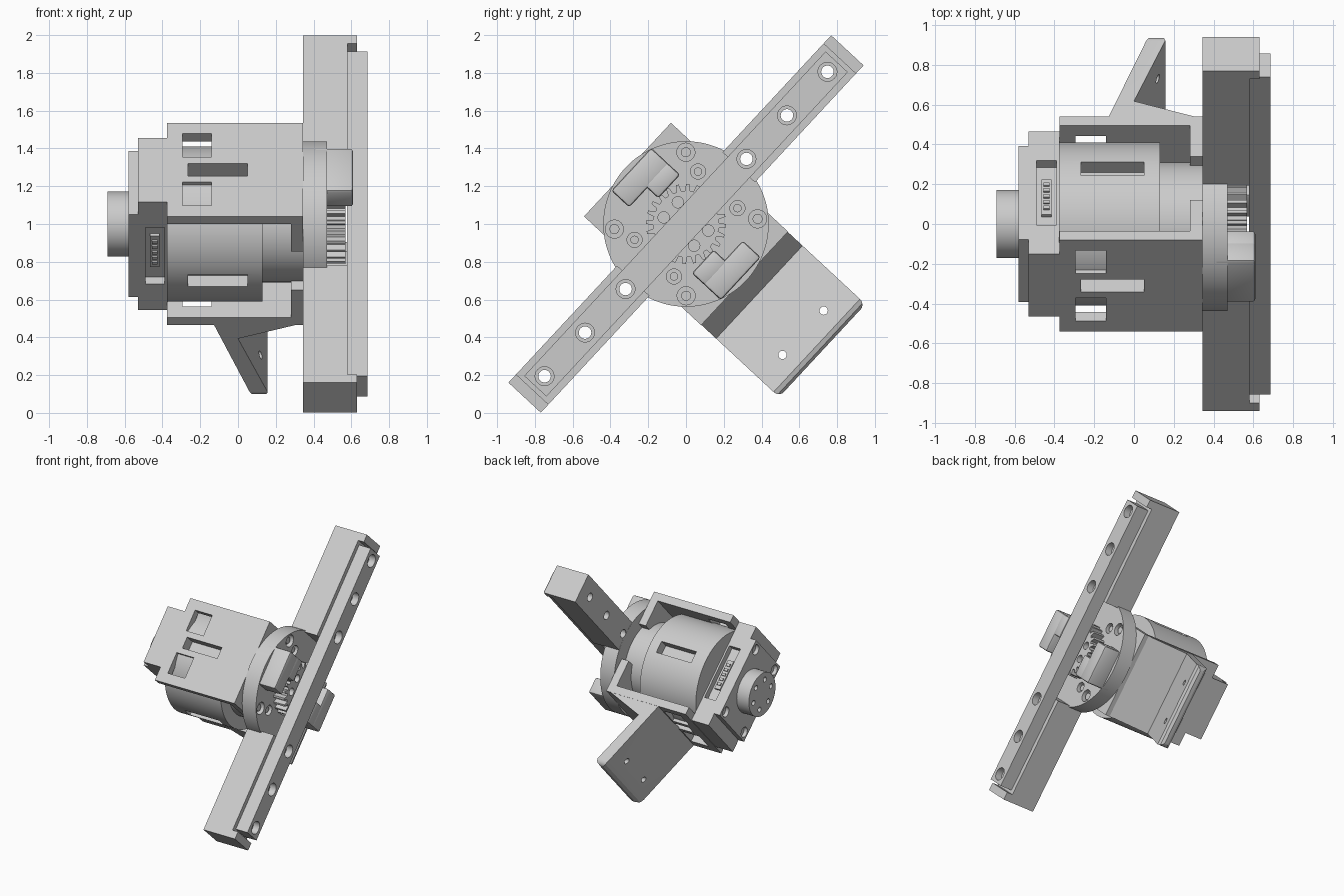
import bpy, bmesh
from math import sin, cos, pi, radians
from mathutils import Matrix

if "Cube" in bpy.data.objects:
    bpy.data.objects.remove(bpy.data.objects["Cube"])

gray = bpy.data.materials.new("light_gray")
gray.use_nodes = True
gray.diffuse_color = (0.6, 0.6, 0.6, 1)
gray.node_tree.nodes["Principled BSDF"].inputs["Base Color"].default_value = (0.6, 0.6, 0.6, 1)
parts = []


# Everything is built with the slide along y and the motor axis along x, then tilted
def make(name, bm, keep=True):
    bmesh.ops.recalc_face_normals(bm, faces=bm.faces)
    me = bpy.data.meshes.new(name)
    bm.to_mesh(me)
    bm.free()
    me.materials.append(gray)
    ob = bpy.data.objects.new(name, me)
    bpy.context.scene.collection.objects.link(ob)
    if keep:
        parts.append(ob)
    else:
        ob.hide_render = True
    return ob


def box(name, x, y, z, bevel=0, keep=True):
    bm = bmesh.new()
    bmesh.ops.create_cube(bm, size=1)
    for v in bm.verts:
        for i, (lo, hi) in enumerate((x, y, z)):
            v.co[i] = hi if v.co[i] > 0 else lo
    if bevel:
        bmesh.ops.bevel(bm, geom=bm.edges[:], offset=bevel, segments=2,
                        affect='EDGES', profile=0.5)
    return make(name, bm, keep)


def prism(name, pts, axis, lo, hi, keep=True):
    bm = bmesh.new()
    def ring(d):
        return [bm.verts.new((d, a, b) if axis == 'X' else (a, d, b)) for a, b in pts]
    r0, r1 = ring(lo), ring(hi)
    bm.faces.new(r0)
    bm.faces.new(r1)
    n = len(pts)
    for i in range(n):
        j = (i + 1) % n
        bm.faces.new((r0[i], r0[j], r1[j], r1[i]))
    return make(name, bm, keep)


def disc(name, r, lo, hi, y=0, z=0, n=64, keep=True):
    pts = [(y + r * cos(2 * pi * i / n), z + r * sin(2 * pi * i / n)) for i in range(n)]
    return prism(name, pts, 'X', lo, hi, keep)


def cut(ob, cutters, op='DIFFERENCE'):
    for c in cutters:
        m = ob.modifiers.new("cut", 'BOOLEAN')
        m.operation, m.solver, m.object = op, 'EXACT', c
    bpy.context.view_layer.update()
    deps = bpy.context.evaluated_depsgraph_get()
    me = bpy.data.meshes.new_from_object(ob.evaluated_get(deps))
    ob.modifiers.clear()
    ob.data = me
    for c in cutters:
        bpy.data.objects.remove(c)


def hole(r, lo, hi, y, z):
    return disc("cutter", r, lo, hi, y, z, 24, False)


def pocket(x, y, z):
    return box("cutter", x, y, z, 0, False)


def span(a, b, s):
    return tuple(sorted((a * s, b * s)))


SIDES = (1, -1)
QUADS = [(a, b) for a in SIDES for b in SIDES]

# Motor can with four long windows, and its narrower neck
motor = disc("motor_can", 0.41, -0.376, 0.13, n=96)
window = (-0.265, 0.05)
cut(motor, [pocket(window, span(0.33, 0.45, s), (-0.047, 0.047)) for s in SIDES]
    + [pocket(window, (-0.045, 0.045), span(0.33, 0.45, s)) for s in SIDES])
disc("motor_neck", 0.31, 0.12, 0.346)

# Two housing plates with windows, and end flanges around the neck
for s, side in zip(SIDES, ("upper", "lower")):
    plate = box(side + "_plate", (-0.375, 0.345), (-0.338, 0.338), span(0.362, 0.423, s))
    wide = span(0.3, 0.5, s)
    cut(plate, [pocket(window, (-0.045, 0.045), wide)]
        + [pocket((-0.295, -0.14), span(0.09, 0.26, t), wide) for t in SIDES])
    flange = box(side + "_flange", (0.28, 0.345), (-0.338, 0.338), span(0.15, 0.42, s))
    cut(flange, [disc("cutter", 0.305, 0.2, 0.4, keep=False)])

# Rear block with a connector recess on each side
rear = box("rear_block", (-0.53, -0.374), (-0.23, 0.23), (-0.42, 0.42))
cut(rear, [pocket((-0.49, -0.39), span(0.18, 0.3, s), (-0.22, 0.22)) for s in SIDES])
for s in SIDES:
    box("connector", (-0.465, -0.415), span(0.17, 0.2, s), (-0.12, 0.12))
    for i in range(5):
        z = -0.08 + 0.04 * i
        box("connector_pin", (-0.455, -0.425), span(0.19, 0.21, s), (z - 0.01, z + 0.01))
cap = box("rear_cap", (-0.58, -0.529), (-0.23, 0.23), (-0.32, 0.32))
cut(cap, [hole(0.04, -0.6, -0.55, 0.175 * a, 0.265 * b) for a, b in QUADS])

# Rear hub with a ring of screw holes
hub = disc("rear_hub", 0.172, -0.69, -0.57)
cut(hub, [hole(0.02, -0.7, -0.65, 0.115 * cos(k * pi / 3), 0.115 * sin(k * pi / 3))
          for k in range(6)])

# Mounting bracket: sloped wedge and slanted flange with rounded corners
bracket = prism("mounting_bracket",
                [(-0.13, -0.415), (0.06, -0.94), (0.075, -0.97), (0.1, -0.985), (0.13, -0.985),
                 (0.15, -0.97), (0.157, -0.945), (0, -0.53), (0.345, -0.41)], 'Y', -0.336, 0.336)
outline = [(0.4, 0), (0.4, -0.9)]
outline += [(0.296 + 0.04 * cos(t * pi / 8), -0.946 - 0.04 * sin(t * pi / 8)) for t in range(5)]
outline = outline[:1] + [(0.336, 0)] + outline[2:]
outline = outline[1:] + [(-y, z) for y, z in reversed(outline[1:])]
cut(bracket, [prism("cutter", outline, 'X', -0.5, 0.5, False)], 'INTERSECT')
cut(bracket, [hole(0.022, -0.3, 0.3, 0.16 * s, -0.846) for s in SIDES])

# Front disc with outer counterbores and inner screw seats
face = disc("front_disc", 0.438, 0.344, 0.47, n=96)
ring = [(0.38, 43, 0.048), (0.285, 30, 0.04)]
cut(face, [hole(r, 0.43, 0.5, a * d * cos(radians(t)), b * d * sin(radians(t)))
           for d, t, r in ring for a, b in QUADS])
for a, b in QUADS:
    for d, t, r in ring:
        disc("disc_screw", r * 0.55, 0.42, 0.455,
             a * d * cos(radians(t)), b * d * sin(radians(t)), 20)

# Pinion gear
teeth = 24
profile = []
for i in range(teeth):
    for f, r in ((0, 0.175), (0.4, 0.175), (0.55, 0.212), (0.85, 0.212)):
        a = 2 * pi * (i + f) / teeth
        profile.append((r * cos(a), r * sin(a)))
gear = prism("pinion_gear", profile, 'X', 0.46, 0.568)
cut(gear, [hole(0.03, 0.52, 0.6, 0.055 * a, 0.11 * b) for a, b in QUADS])

# Clamp blocks, each an L shape gripping the slide
for s in SIDES:
    box("clamp_block", (0.4, 0.61), span(-0.14, 0.17, s), span(0.28, 0.41, s), 0.015)
    box("clamp_jaw", (0.4, 0.61), span(0.0, 0.17, s), span(0.2, 0.3, s), 0.015)

# Slide arms on both sides of the disc, raised ends, and the bolted rail
HOLES = (0.47, 0.785, 1.1)
for s in SIDES:
    arm = box("slide_arm", (0.345, 0.58), span(0.41, 1.255, s), (-0.117, 0.117))
    cut(arm, [hole(0.033, 0.3, 0.7, s * y, 0) for y in HOLES])
    box("slide_end", (0.579, 0.63), span(1.195, 1.255, s), (-0.117, 0.117))
rail = box("rail", (0.578, 0.685), (-1.172, 1.172), (-0.08, 0.08))
cut(rail, [hole(r, lo, 0.8, s * y, 0) for s in SIDES for y in HOLES
           for r, lo in ((0.05, 0.63), (0.033, 0.5))])

# Tilt the whole assembly and set it on the ground
place = Matrix.Translation((0, 0, 1.0)) @ Matrix.Rotation(radians(47.1), 4, 'X')
bpy.ops.object.select_all(action='DESELECT')
for ob in parts:
    ob.data.transform(place)
    ob.select_set(True)
bpy.context.view_layer.objects.active = parts[0]
bpy.ops.object.shade_smooth_by_angle(angle=radians(30))
